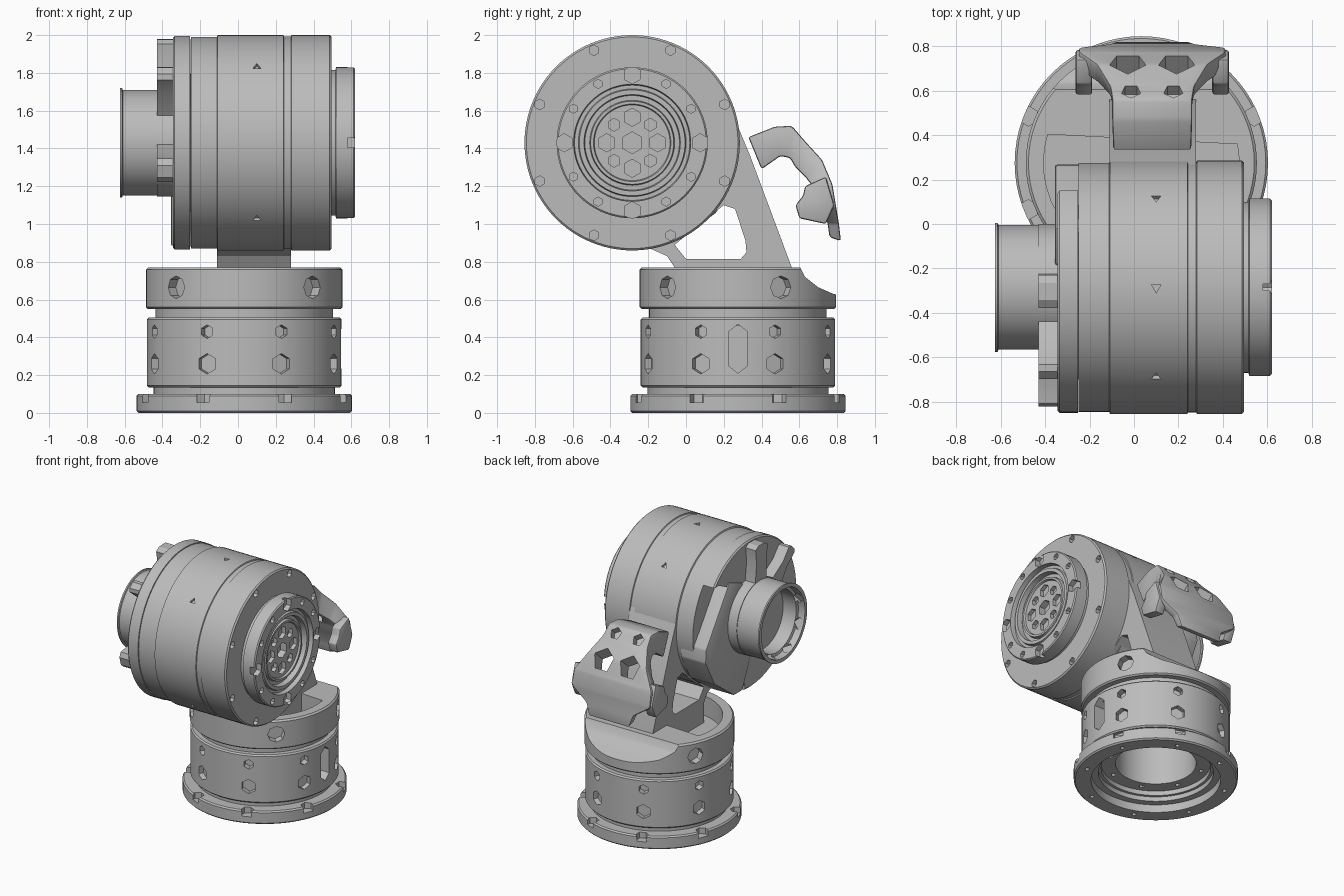
import bpy, bmesh
from math import sin, cos, pi, radians
from mathutils import Vector

if "Cube" in bpy.data.objects:
    bpy.data.objects.remove(bpy.data.objects["Cube"])

GREY = (0.5, 0.5, 0.5, 1)
mat = bpy.data.materials.new("cast_grey")
mat.use_nodes = True
mat.diffuse_color = GREY
mat.node_tree.nodes["Principled BSDF"].inputs["Base Color"].default_value = GREY

BASE = Vector((0.033, 0.275, 0))     # vertical base axis
DRUM = Vector((0, -0.285, 1.43))     # horizontal drum axis


def finish(name, bm):
    bmesh.ops.recalc_face_normals(bm, faces=bm.faces)
    me = bpy.data.meshes.new(name)
    bm.to_mesh(me)
    bm.free()
    me.materials.append(mat)
    ob = bpy.data.objects.new(name, me)
    bpy.context.collection.objects.link(ob)
    return ob


def lathe(name, profile, centre, axis, closed=False, n=72):
    """Spin (radius, height) points round an axis."""
    bm = bmesh.new()
    rings = []
    for r, h in profile:
        ring = []
        for i in range(1 if r == 0 else n):
            a = 2 * pi * i / n
            p = (h, r * cos(a), r * sin(a)) if axis == "x" else (r * cos(a), r * sin(a), h)
            ring.append(bm.verts.new(centre + Vector(p)))
        rings.append(ring)
    pairs = list(zip(rings, rings[1:])) + ([(rings[-1], rings[0])] if closed else [])
    for a, b in pairs:
        for i in range(n):
            j = (i + 1) % n
            quad = [a[i % len(a)], a[j % len(a)], b[j % len(b)], b[i % len(b)]]
            bm.faces.new(list(dict.fromkeys(quad)))
    return finish(name, bm)


def prism(name, pts, lo, hi, axis="x"):
    """Extrude a yz outline along x, or an xy outline along z."""
    bm = bmesh.new()
    put = lambda p, d: (d, *p) if axis == "x" else (*p, d)
    a, b = [[bm.verts.new(put(p, d)) for p in pts] for d in (lo, hi)]
    bm.faces.new(a)
    bm.faces.new(b)
    for i in range(len(pts)):
        j = (i + 1) % len(pts)
        bm.faces.new((a[i], a[j], b[j], b[i]))
    return finish(name, bm)


def pegs(specs, n=6):
    """Faceted hole cutters: (centre, direction, radius, length)."""
    bm = bmesh.new()
    for c, d, r, length in specs:
        m = Vector(d).to_track_quat("Z", "Y").to_matrix().to_4x4()
        m.translation = Vector(c)
        bmesh.ops.create_cone(bm, cap_ends=True, segments=n, radius1=r, radius2=r,
                              depth=length, matrix=m)
    return finish("hole_cutter", bm)


def cut(ob, *cutters):
    for c in cutters:
        mod = ob.modifiers.new("cut", "BOOLEAN")
        mod.operation, mod.solver, mod.object = "DIFFERENCE", "EXACT", c
        dg = bpy.context.evaluated_depsgraph_get()
        me = bpy.data.meshes.new_from_object(ob.evaluated_get(dg))
        ob.modifiers.clear()
        ob.data = me
        bpy.data.objects.remove(c)
    return ob


def bevel(ob, width):
    bm = bmesh.new()
    bm.from_mesh(ob.data)
    bmesh.ops.bevel(bm, geom=bm.edges[:], offset=width, segments=2, affect="EDGES", profile=0.5)
    bm.to_mesh(ob.data)
    bm.free()


def around(centre, r, angles, height, axis):
    """Points and outward directions on a circle."""
    out = []
    for t in angles:
        c, s = cos(radians(t)), sin(radians(t))
        d = Vector((0, c, s)) if axis == "x" else Vector((c, s, 0))
        h = Vector((height, 0, 0)) if axis == "x" else Vector((0, 0, height))
        out.append((centre + d * r + h, d))
    return out


EIGHT = [22.5 + 45 * i for i in range(8)]

# Base flange with scalloped bolt seats
flange = lathe("base_flange", [(0.45, 0), (0.56, 0), (0.57, 0.01), (0.57, 0.09), (0.56, 0.1),
                               (0.4, 0.1), (0.4, 0.06), (0.45, 0.06)], BASE, "z", True)
cut(flange, pegs([(p, (0, 0, 1), 0.045, 0.07) for p, d in around(BASE, 0.55, EIGHT, 0.09, "z")]
                 + [(p, (0, 0, 1), 0.018, 0.08) for p, d in around(BASE, 0.5, EIGHT, 0, "z")]))

# Base barrel with two rows of holes, a side slot and floor bolts
barrel = lathe("base_barrel", [(0.38, 0.095), (0.48, 0.095), (0.48, 0.135), (0.505, 0.135),
                               (0.515, 0.145), (0.515, 0.495), (0.505, 0.505), (0.28, 0.505),
                               (0.28, 0.13), (0.38, 0.13)], BASE, "z", True)
cut(barrel, pegs([(p, d, 0.036, 0.1) for p, d in around(BASE, 0.515, EIGHT, 0.43, "z")]
                 + [(p, d, 0.054, 0.08) for p, d in around(BASE, 0.515, EIGHT, 0.26, "z")]
                 + [(p, (0, 0, 1), 0.018, 0.06) for p, d in around(BASE, 0.33, EIGHT, 0.13, "z")]),
    prism("slot_cutter", [(0.225, 0.25), (0.275, 0.21), (0.325, 0.25), (0.325, 0.43),
                          (0.275, 0.47), (0.225, 0.43)], 0.44, 0.6))
lathe("swivel_neck", [(0, 0.46), (0.47, 0.46), (0.47, 0.56), (0, 0.56)], BASE, "z")

# Turntable with round side holes, pockets and a sloped back
table = lathe("turntable", [(0, 0.55), (0.51, 0.55), (0.52, 0.56), (0.52, 0.758), (0.508, 0.77),
                            (0, 0.77)], BASE, "z")
arc = [BASE + 0.44 * Vector((cos(radians(t)), sin(radians(t)), 0)) for t in range(-197, 18, 8)]
cut(table, pegs([(p, d, 0.06, 0.12)
                 for p, d in around(BASE, 0.52, (-134, -46, 26, 154), 0.665, "z")], 8),
    prism("pocket_cutter", [p[:2] for p in arc], 0.62, 0.9, "z"),
    prism("slope_cutter", [(0.6, 0.78), (0.63, 0.72), (0.7, 0.665), (0.78, 0.63), (0.9, 0.6),
                           (0.9, 0.9)], -0.7, 0.7))

# Arm carrying the drum, with an open window
arm = prism("support_arm", [(-0.19, 0.87), (-0.1, 0.83), (-0.06, 0.77), (-0.06, 0.6), (0.56, 0.6),
                            (0.56, 0.77), (0.34, 1.36), (0.24, 1.6), (0, 1.5), (-0.1, 1.0)],
            -0.11, 0.28)
cut(arm, prism("window_cutter", [(-0.06, 0.89), (0.0, 0.815), (0.29, 0.815), (0.32, 0.85),
                                 (0.315, 0.91), (0.26, 1.08), (0.2, 1.1), (0.05, 0.98)], -0.3, 0.5))

# Main drum with face bolts and small pits round the middle
drum = lathe("drum", [(0, -0.25), (0.56, -0.25), (0.56, -0.112), (0.57, -0.108), (0.57, 0.24),
                      (0.563, 0.243), (0.563, 0.28), (0.57, 0.283), (0.57, 0.485), (0.56, 0.495),
                      (0, 0.495)], DRUM, "x", n=96)
cut(drum, pegs([(p, (1, 0, 0), 0.028, 0.06) for p, d in around(DRUM, 0.53, EIGHT, 0.495, "x")]),
    pegs([(p, d, 0.025, 0.04) for p, d in around(DRUM, 0.57, (45, 90, 135, 225), 0.1, "x")], 3))

# Drum end cover, cut away at the back to seat a leaning connector block
cover = lathe("drum_cover", [(0, -0.345), (0.555, -0.345), (0.565, -0.335), (0.565, -0.253),
                             (0, -0.245)], DRUM, "x", n=96)
cut(cover, prism("seat_cutter", [(0.5, 0.7), (0.5, 1.79), (0.1, 1.79), (-0.1, 1.7),
                                 (-0.14, 1.2), (-0.22, 0.9), (-0.22, 0.7)], -0.5, -0.252))
block = prism("connector_block", [(0.268, 1.26), (0.262, 1.36), (-0.02, 1.77), (-0.18, 1.71),
                                  (-0.36, 1.28), (-0.18, 0.885), (-0.08, 0.885), (0.16, 1.06)],
              -0.355, -0.14)
bevel(block, 0.01)

# Collar and lugs behind the cup
lathe("cup_collar", [(0.2, -0.43), (0.285, -0.43), (0.285, -0.34), (0.2, -0.34)], DRUM, "x", True)
for t, w in ((92, 8), (136, 5), (196, 7)):
    pts = [around(DRUM, r, (t + da,), 0, "x")[0][0][1:]
           for r, da in ((0.26, -16), (0.42, -w), (0.53, -w), (0.55, -w / 2), (0.55, w / 2),
                         (0.53, w), (0.42, w), (0.26, 16))]
    prism("cover_lug", pts, -0.43, -0.34)

# Open cup on the far end
cup = lathe("end_cup", [(0, -0.42), (0.28, -0.42), (0.28, -0.61), (0.29, -0.614), (0.29, -0.625),
                        (0.262, -0.625), (0.255, -0.575), (0.235, -0.57), (0.235, -0.46),
                        (0, -0.46)], DRUM, "x")
cut(cup, pegs([(p, d, 0.045, 0.03) for p, d in around(DRUM, 0.25, EIGHT, -0.59, "x")], 4))

# Output flange with concentric grooves and bolt circle
plate = lathe("output_flange", [(0, 0.48), (0.385, 0.48), (0.385, 0.515), (0.4, 0.52),
                                (0.4, 0.612), (0.392, 0.62), (0.31, 0.62), (0.305, 0.585),
                                (0.285, 0.585), (0.28, 0.605), (0.255, 0.605), (0.25, 0.565),
                                (0.225, 0.565), (0.22, 0.59), (0.205, 0.59), (0.2, 0.575),
                                (0, 0.575)], DRUM, "x")
holes = [(DRUM + Vector((0.575, 0, 0)), (1, 0, 0), 0.058, 0.1)]
for i in range(12):
    p, d = around(DRUM, 0.36, (30 * i,), 0.62, "x")[0]
    holes.append((p, (1, 0, 0), 0.024 if i % 3 else 0.048, 0.08))
for i in range(8):
    p, d = around(DRUM, 0.135, (45 * i,), 0.575, "x")[0]
    holes.append((p, (1, 0, 0), 0.034 if i % 2 else 0.048, 0.06))
cut(plate, pegs(holes))

# Rear guard: a lofted shell that widens downward
MID = 0.082
sections = [((0.33, 1.46), (0.4, 1.29), 0.175), ((0.47, 1.515), (0.5, 1.36), 0.18),
            ((0.56, 1.52), (0.55, 1.35), 0.18), ((0.62, 1.45), (0.58, 1.3), 0.19),
            ((0.72, 1.34), (0.64, 1.24), 0.25), ((0.775, 1.21), (0.69, 1.17), 0.33),
            ((0.795, 1.09), (0.73, 1.08), 0.33), ((0.81, 1.0), (0.75, 1.0), 0.2),
            ((0.82, 0.91), (0.76, 0.93), 0.17)]
bm = bmesh.new()
loops = [[bm.verts.new((MID + s * w, *p)) for s, p in ((-1, o), (1, o), (1, i), (-1, i))]
         for o, i, w in sections]
for a, b in zip(loops, loops[1:]):
    for i in range(4):
        j = (i + 1) % 4
        bm.faces.new((a[i], a[j], b[j], b[i]))
bm.faces.new(loops[0])
bm.faces.new(loops[-1])
guard = finish("rear_guard", bm)
bevel(guard, 0.012)
cut(guard, pegs([(Vector((MID + s * 0.095, 0.6, 1.48)), (0, 0.7, 0.7), 0.045, 0.12) for s in (-1, 1)]
                + [(Vector((MID + s * 0.11, 0.69, 1.29)), (0, 0.75, 0.65), 0.085, 0.5)
                   for s in (-1, 1)], 5))

# Curled side wings of the guard
for s, side in ((-1, "right"), (1, "left")):
    x0, x1 = sorted((MID + s * 0.27, MID + s * 0.345))
    wing = prism(side + "_guard_wing", [(0.63, 1.2), (0.74, 1.25), (0.785, 1.1), (0.74, 1.0),
                                        (0.6, 1.03), (0.58, 1.1), (0.62, 1.15)], x0, x1)
    bevel(wing, 0.012)

# Smooth shading with crisp edges
bpy.ops.object.select_all(action="DESELECT")
for ob in bpy.context.collection.objects:
    if ob.type == "MESH" and ob.data.materials and ob.data.materials[0] == mat:
        ob.select_set(True)
        bpy.context.view_layer.objects.active = ob
bpy.ops.object.shade_smooth_by_angle(angle=radians(28))
